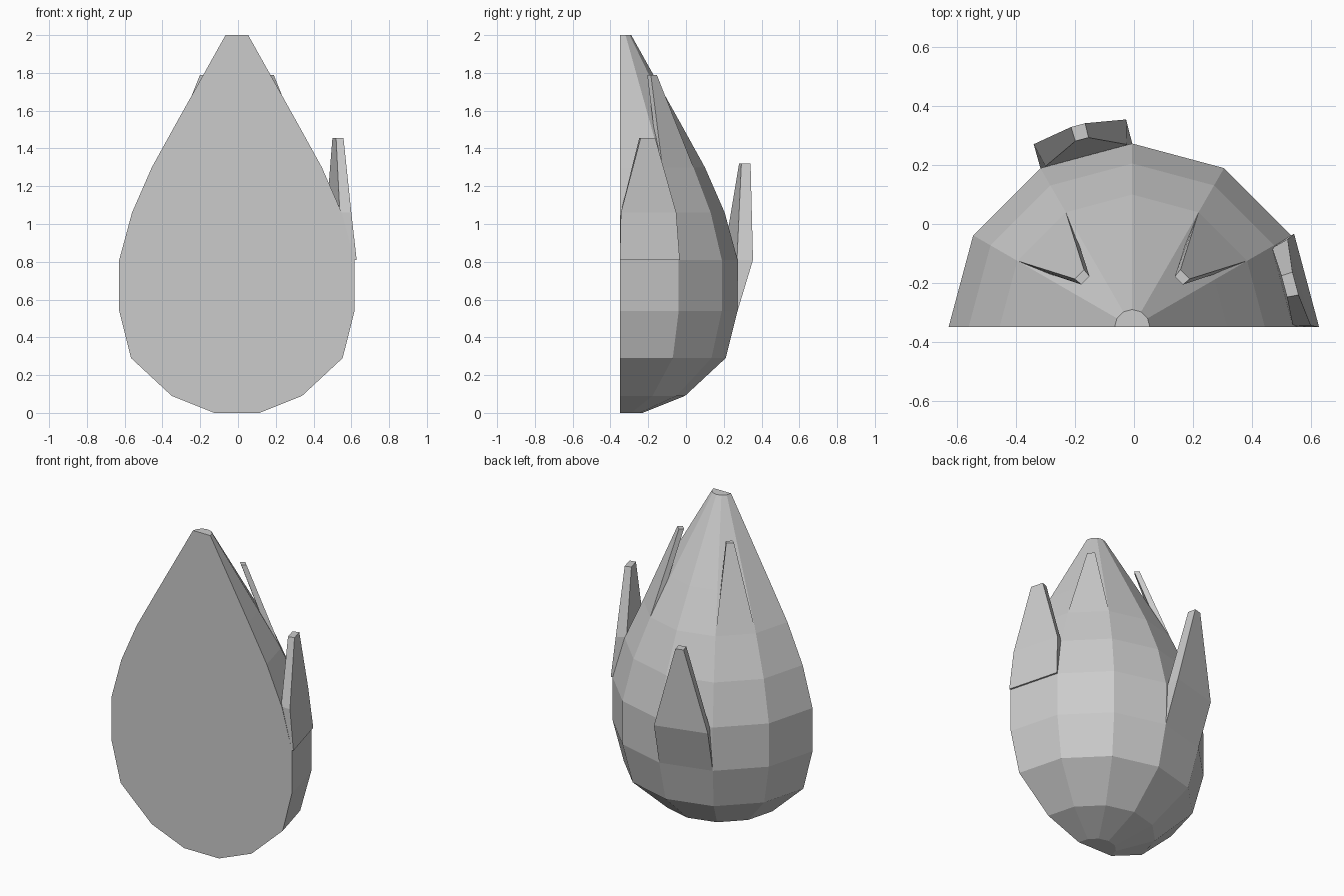
import bpy
import bmesh
from math import cos, sin, radians

cube = bpy.data.objects.get("Cube")
if cube:
    bpy.data.objects.remove(cube, do_unlink=True)

# Single matte grey
grey = bpy.data.materials.new("light grey")
grey.use_nodes = True
COLOR = (0.6, 0.6, 0.6, 1)
grey.diffuse_color = COLOR
grey.node_tree.nodes["Principled BSDF"].inputs["Base Color"].default_value = COLOR

CX, CY = -0.006, -0.35   # axis of the half bud, on its flat front


def polar(r, angle, z):
    a = radians(angle)
    return (CX + r * cos(a), CY + r * sin(a), z)


def loft(name, rings):
    """Join closed rings of points into a capped, flat-shaded solid."""
    bm = bmesh.new()
    loops = [[bm.verts.new(p) for p in ring] for ring in rings]
    n = len(loops[0])
    for low, high in zip(loops, loops[1:]):
        for i in range(n):
            j = (i + 1) % n
            bm.faces.new((low[i], low[j], high[j], high[i]))
    bm.faces.new(loops[0][::-1])
    bm.faces.new(loops[-1])
    # Merge the coplanar strips of the flat front
    bm.normal_update()
    flat = [f for f in bm.faces if f.normal.y < -0.999]
    if len(flat) > 1:
        bmesh.ops.dissolve_faces(bm, faces=flat)
    bmesh.ops.recalc_face_normals(bm, faces=bm.faces)
    mesh = bpy.data.meshes.new(name)
    bm.to_mesh(mesh)
    bm.free()
    mesh.materials.append(grey)
    obj = bpy.data.objects.new(name, mesh)
    bpy.context.collection.objects.link(obj)
    return obj


# Bud body: half of a twelve-sided lathe, (radius, height)
profile = [(0.12, 0), (0.345, 0.09), (0.56, 0.29), (0.623, 0.54), (0.623, 0.81),
           (0.555, 1.06), (0.45, 1.30), (0.323, 1.53), (0.06, 2.0)]
loft("bud_body", [[polar(r, a, z) for a in range(0, 181, 30)] for r, z in profile])


def scale(name, angle, sections):
    """Raised scale; sections are (inner radius, outer radius, half angle, height)."""
    loft(name, [[polar(inner, angle - h, z), polar(outer, angle - h, z),
                 polar(outer, angle + h, z), polar(inner, angle + h, z)]
                for inner, outer, h, z in sections])


# Pair of upper scales
upper = [(0.41, 0.45, 15, 1.30), (0.225, 0.255, 5, 1.79)]
scale("upper_left_scale", 45, upper)
scale("upper_right_scale", 135, upper)

# Side and back scales
scale("side_scale", 15, [(0.57, 0.634, 15, 0.81), (0.545, 0.606, 14.5, 1.06),
                         (0.535, 0.575, 4, 1.455)])
scale("back_scale", 105, [(0.56, 0.623, 15, 0.54), (0.62, 0.705, 13.3, 0.81),
                          (0.66, 0.71, 2, 1.32)])
